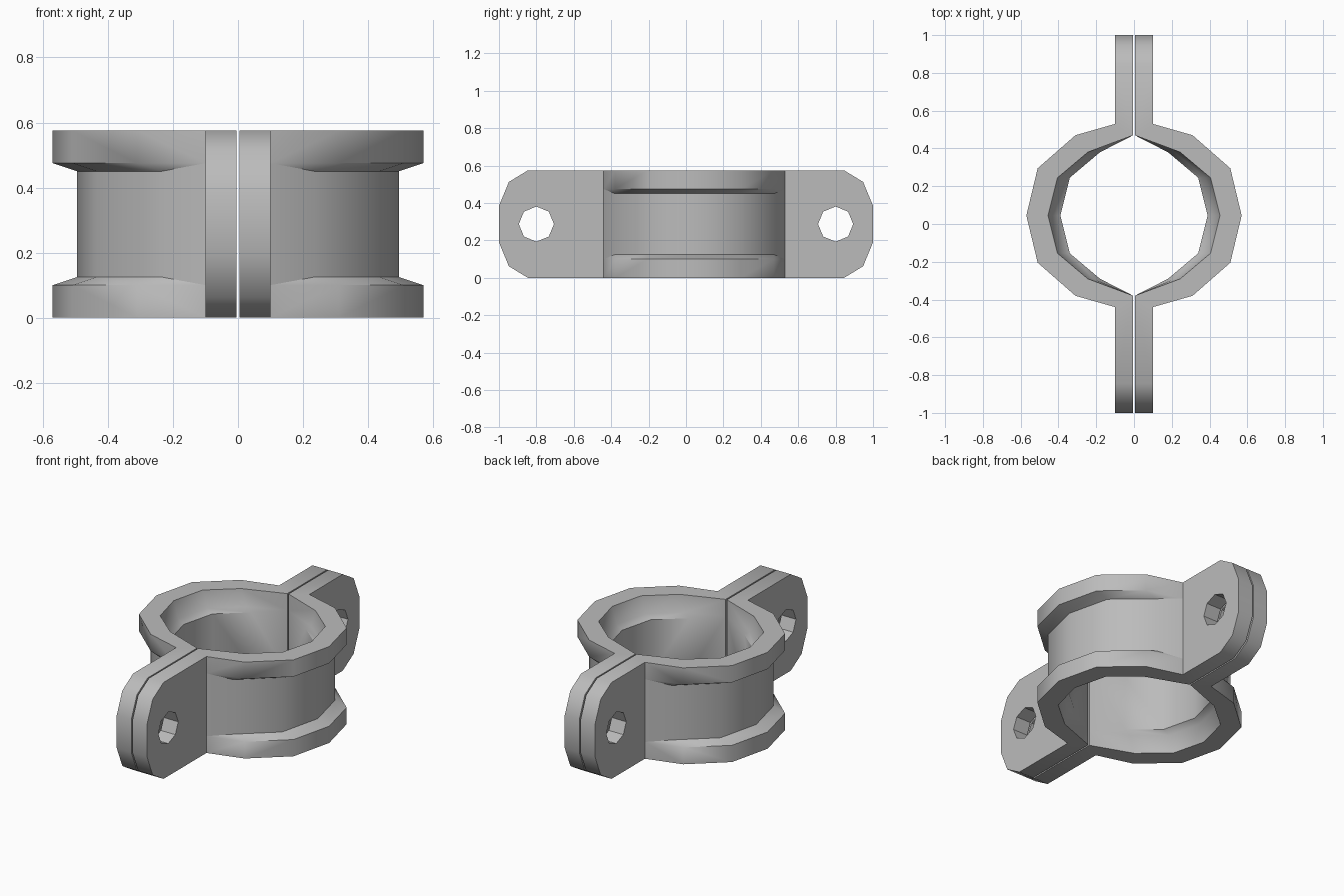
import bpy
import bmesh
import math

if "Cube" in bpy.data.objects:
    bpy.data.objects.remove(bpy.data.objects["Cube"], do_unlink=True)

HEIGHT = 0.575
MID_Z = HEIGHT / 2
CENTRE_Y = 0.045      # ring axis
GAP = 0.004           # half of the slit between the two clamp halves
EAR_X = 0.10          # outer face of the bolting ears

steel = bpy.data.materials.new("plain grey")
steel.use_nodes = True
grey = (0.5, 0.5, 0.5, 1)
steel.diffuse_color = grey
steel.node_tree.nodes["Principled BSDF"].inputs["Base Color"].default_value = grey


def finish(bm, name):
    bmesh.ops.remove_doubles(bm, verts=bm.verts, dist=0.0005)
    bmesh.ops.recalc_face_normals(bm, faces=bm.faces)
    mesh = bpy.data.meshes.new(name)
    bm.to_mesh(mesh)
    bm.free()
    mesh.materials.append(steel)
    obj = bpy.data.objects.new(name, mesh)
    bpy.context.collection.objects.link(obj)
    bpy.ops.object.select_all(action="DESELECT")
    obj.select_set(True)
    bpy.context.view_layer.objects.active = obj
    bpy.ops.object.shade_smooth_by_angle(angle=math.radians(40))


# Quarter outlines of the rim, from the slit round to the widest point
OUTER = [(EAR_X, 0.485), (0.31, 0.425), (0.51, 0.25), (0.57, 0)]
INNER = [(GAP, 0.425), (0.245, 0.335), (0.405, 0.2), (0.455, 0)]


def full_arc(quarter):
    return [(x, CENTRE_Y - y) for x, y in quarter] + \
           [(x, CENTRE_Y + y) for x, y in reversed(quarter[:-1])]


def section(outer, inner, waist):
    """Closed wall section; the waist steps inward between the two rims."""
    low, neck = 0.1, 0.1 + 0.025 * waist
    out_half = [(0, 0), (low, 0), (neck, 0.075 * waist)]
    in_half = [(0, 0), (low, 0.03 * waist), (neck, 0.065 * waist)]

    def side(point, half):
        levels = half + [(HEIGHT - z, d) for z, d in reversed(half)]
        return [(point[0] - d, point[1], z) for z, d in levels]
    return side(outer, out_half) + side(inner, in_half)[::-1]


def make_ring_half(name, side):
    bm = bmesh.new()
    arcs = list(zip(full_arc(OUTER), full_arc(INNER)))
    rows = []
    for i, (outer, inner) in enumerate(arcs):
        waist = 0 if i in (0, len(arcs) - 1) else 1
        rows.append([bm.verts.new((side * x, y, z))
                     for x, y, z in section(outer, inner, waist)])
    for a, b in zip(rows, rows[1:]):
        for j in range(len(a)):
            k = (j + 1) % len(a)
            bm.faces.new((a[j], a[k], b[k], b[j]))
    finish(bm, name)


def make_ear(name, side, end):
    """Drilled plate with a rounded tip, joined to the ring at its root."""
    bm = bmesh.new()
    root = abs(CENTRE_Y + end * OUTER[0][1])
    root_inner = abs(CENTRE_Y + end * INNER[0][1])
    tip = [(0.845, 0), (0.947, 0.062), (1, 0.19)]
    outline = [(root, 0)] + tip + \
              [(y, HEIGHT - z) for y, z in reversed(tip)] + [(root, HEIGHT)]
    hole = [(0.8 + 0.094 * math.sin(a * math.pi / 4),
             MID_Z + 0.094 * math.cos(a * math.pi / 4)) for a in range(8)]
    edges = []
    for loop in (outline, hole):
        vs = [bm.verts.new((side * EAR_X, end * y, z)) for y, z in loop]
        edges += [bm.edges.new((v, vs[(i + 1) % len(vs)])) for i, v in enumerate(vs)]
    bmesh.ops.triangle_fill(bm, edges=edges, use_beauty=True)
    result = bmesh.ops.extrude_face_region(bm, geom=bm.faces[:], use_keep_orig=True)
    for v in result["geom"]:
        if isinstance(v, bmesh.types.BMVert):
            v.co.x = side * GAP
            if abs(abs(v.co.y) - root) < 0.001:
                v.co.y = end * root_inner
    finish(bm, name)


for side_name, side in (("left", 1), ("right", -1)):
    make_ring_half(side_name + "_ring_half", side)
    for end_name, end in (("front", -1), ("back", 1)):
        make_ear(f"{side_name}_{end_name}_ear", side, end)
